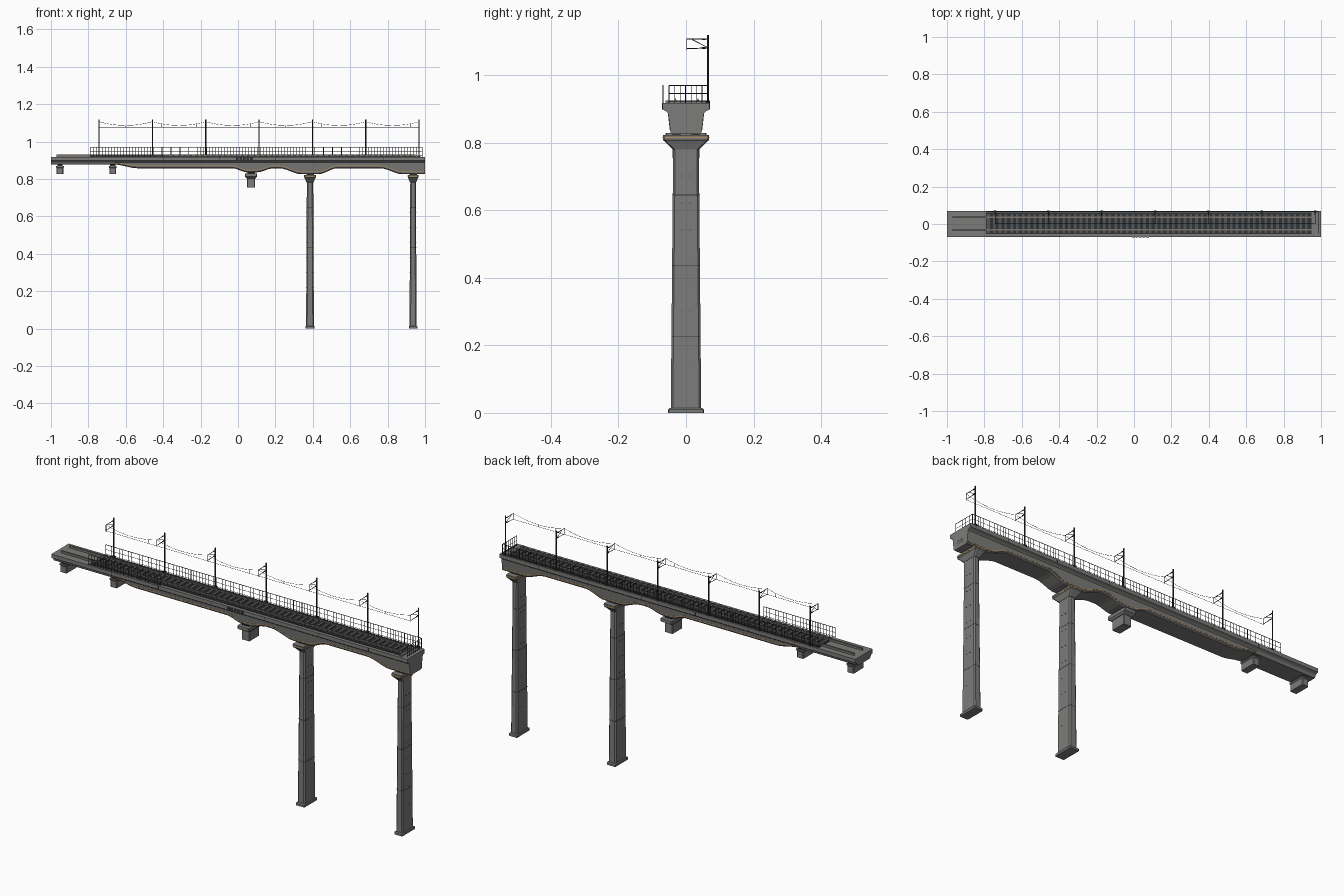
import bpy, bmesh, math
from mathutils import Vector, Matrix

if "Cube" in bpy.data.objects:
    bpy.data.objects.remove(bpy.data.objects["Cube"])


def material(name, r, g, b):
    m = bpy.data.materials.new(name)
    m.diffuse_color = (r, g, b, 1)
    m.use_nodes = True
    m.node_tree.nodes["Principled BSDF"].inputs["Base Color"].default_value = m.diffuse_color
    return m


CONCRETE = material("concrete", 0.2, 0.2, 0.195)
DARK = material("dark_metal", 0.03, 0.033, 0.036)
SLEEPER = material("sleeper_grey", 0.09, 0.095, 0.1)
STEEL = material("rail_steel", 0.2, 0.18, 0.16)
ORANGE = material("ochre_stripe", 0.5, 0.27, 0.09)


def finish(name, bm, mat):
    bmesh.ops.recalc_face_normals(bm, faces=bm.faces)
    me = bpy.data.meshes.new(name)
    bm.to_mesh(me)
    bm.free()
    me.materials.append(mat)
    ob = bpy.data.objects.new(name, me)
    bpy.context.collection.objects.link(ob)
    return ob


def add_box(bm, x0, x1, y0, y1, z0, z1):
    m = Matrix.Translation(((x0 + x1) / 2, (y0 + y1) / 2, (z0 + z1) / 2))
    bmesh.ops.create_cube(bm, size=1, matrix=m @ Matrix.Diagonal((x1 - x0, y1 - y0, z1 - z0, 1)))


def boxes(name, mat, items):
    bm = bmesh.new()
    for b in items:
        add_box(bm, *b)
    return finish(name, bm, mat)


def add_rod(bm, a, b, r, sides=6):
    a, b = Vector(a), Vector(b)
    d = b - a
    m = Matrix.Translation((a + b) / 2) @ d.to_track_quat('Z', 'Y').to_matrix().to_4x4()
    bmesh.ops.create_cone(bm, cap_ends=True, segments=sides, radius1=r, radius2=r,
                          depth=d.length, matrix=m)


def loft(name, rings, mat):
    bm = bmesh.new()
    vs = [[bm.verts.new(p) for p in ring] for ring in rings]
    n = len(vs[0])
    for a, b in zip(vs, vs[1:]):
        for i in range(n):
            j = (i + 1) % n
            bm.faces.new((a[i], a[j], b[j], b[i]))
    bm.faces.new(vs[0])
    bm.faces.new(vs[-1])
    return finish(name, bm, mat)


# underside of the girder: haunched over each pier
PROFILE = [(-1, .877), (-.66, .877), (-.54, .857), (-.03, .857), (.05, .835), (.1, .835), (.19, .857),
           (.22, .857), (.34, .825), (.43, .825), (.53, .857), (.76, .857), (.88, .825), (1, .825)]


def underside(x):
    for (x0, z0), (x1, z1) in zip(PROFILE, PROFILE[1:]):
        if x <= x1:
            t = (x - x0) / (x1 - x0)
            return z0 + (z1 - z0) * t * t * (3 - 2 * t)
    return PROFILE[-1][1]


def web_y(z):
    return .045 + .008 * (z - .82) / .07


TOP = .917
XS = sorted({p[0] for p in PROFILE} | {round(-1 + i * .02, 3) for i in range(101)})

# box girder with overhanging deck slab
rings = []
for x in XS:
    zb = underside(x)
    half = [(.07, TOP), (.07, .898), (.058, .892), (.053, .887), (web_y(zb + .005), zb + .005), (web_y(zb) - .004, zb)]
    rings.append([(x, y, z) for y, z in half] + [(x, -y, z) for y, z in reversed(half)])
loft("bridge_girder", rings, CONCRETE)

# ochre stripes following the haunches on both sides
for side, label in ((-1, "front"), (1, "back")):
    ring_list = []
    for x in [v for v in XS if v >= -.66]:
        z = min(underside(x) + .011, .88)
        y = web_y(z)
        ring_list.append([(x, side * (y + dy), z + dz) for dy, dz in
                          ((-.002, 0), (.001, 0), (.001, .003), (-.002, .003))])
    loft(label + "_girder_stripe", ring_list, ORANGE)

# slab edge seams, end hatch and small plain wall plates
seams = [(x - .001, x + .001, s * .07 - .0008, s * .07 + .0008, .898, TOP)
         for s in (-1, 1) for x in (-.66, -.4, -.1, .2, .5, .78)]
boxes("slab_seams", DARK, seams)
boxes("end_hatch", DARK, [(.998, 1.0, -.021, .021, .842, .866)])
boxes("wall_plates", DARK, [(-.012 + i * .019, .003 + i * .019, -.0715, -.069, .902, .914) for i in range(5)])


# octagonal cross-section for pier parts
def octagon(cx, hx, hy, z, c=.006):
    pts = [(hx, -hy + c), (hx, hy - c), (hx - c, hy), (-hx + c, hy),
           (-hx, hy - c), (-hx, -hy + c), (-hx + c, -hy), (hx - c, -hy)]
    return [(cx + x, y, z) for x, y in pts]


# tall piers with foot, tapered shaft, flared head and bearings
for label, px, sx, cap in (("middle", .385, .017, .031), ("end", .936, .015, .028)):
    loft(label + "_pier_foot", [octagon(px, sx + .008, .053, 0, .003), octagon(px, sx + .008, .053, .01, .003),
                                octagon(px, sx + .005, .048, .014, .003)], CONCRETE)
    loft(label + "_pier_shaft", [octagon(px, sx + .004, .045, .012), octagon(px, sx, .038, .785)], CONCRETE)
    loft(label + "_pier_head", [octagon(px, sx + .001, .04, .78), octagon(px, cap - .003, .062, .803, .004),
                                octagon(px, cap, .068, .807, .004), octagon(px, cap, .068, .822, .004)], CONCRETE)
    loft(label + "_pier_head_stripe", [octagon(px, cap + .001, .069, .813, .004),
                                       octagon(px, cap + .001, .069, .817, .004)], ORANGE)
    boxes(label + "_pier_bearings", DARK, [(px - .02, px + .02, s * .028 - .012, s * .028 + .012, .82, .828)
                                           for s in (-1, 1)])
    for i, z in enumerate((.225, .435, .645)):
        t = (z - .012) / .773
        hx, hy = sx + .004 * (1 - t) + .0005, .045 - .007 * t + .0005
        loft(f"{label}_pier_joint_{i}", [octagon(px, hx, hy, z - .001), octagon(px, hx, hy, z + .001)], DARK)
    bm = bmesh.new()
    for s in (-1, 1):
        for i in range(8):
            z = .14 + i * .08
            for y in (-.012, .012):
                add_box(bm, px + s * (sx + .0025) - .002, px + s * (sx + .0025) + .002,
                        y - .001, y + .001, z, z + .002)
    finish(label + "_pier_bolt_holes", bm, DARK)

# short support under the middle span
loft("short_pier_shaft", [octagon(.07, .022, .04, .754, .003), octagon(.07, .022, .04, .807, .003)], CONCRETE)
loft("short_pier_cap", [octagon(.07, .025, .045, .803, .003), octagon(.07, .032, .06, .812, .003),
                        octagon(.07, .032, .06, .828, .003)], CONCRETE)
boxes("short_pier_bearings", DARK, [(.05, .09, s * .028 - .012, s * .028 + .012, .827, .837) for s in (-1, 1)])

# abutment blocks at the ground end
for label, px in (("outer", -.952), ("inner", -.67)):
    loft(label + "_abutment_block", [octagon(px, .018, .042, .825, .003), octagon(px, .018, .042, .858, .003),
                                     octagon(px, .021, .046, .862, .003), octagon(px, .021, .046, .868, .003)], CONCRETE)
    boxes(label + "_abutment_bearings", DARK, [(px - .014, px + .014, s * .026 - .012, s * .026 + .012, .866, .879)
                                               for s in (-1, 1)])

# track bed, sleepers and rails
boxes("track_bed", DARK, [(-.79, .95, -.053, .062, .915, .919)])
boxes("sleepers", SLEEPER, [(-.785 + i * .0309, -.771 + i * .0309, -.048, .053, .917, .925) for i in range(56)])
rails = []
for y in (-.031, .036):
    rails += [(-.97, .95, y - .003, y + .003, .916, .9265), (-.97, .95, y - .0016, y + .0016, .926, .93)]
boxes("rails", STEEL, rails)
boxes("end_curb", CONCRETE, [(.95, .962, -.06, .066, .916, .924)])


# railing run between two points, with posts and horizontal bars
def railing(name, a, b, step):
    a, b = Vector(a), Vector(b)
    n = max(1, round((b - a).length / step))
    bm = bmesh.new()
    for i in range(n + 1):
        p = a.lerp(b, i / n)
        r = .0016 if i % 3 == 0 else .0009
        add_rod(bm, p, p + Vector((0, 0, .054)), r, 4)
    for h, r in ((.054, .0016), (.03, .001), (.008, .001)):
        add_rod(bm, a + Vector((0, 0, h)), b + Vector((0, 0, h)), r, 4)
    finish(name, bm, DARK)


railing("back_railing", (-.79, .066, .915), (.985, .066, .915), .016)
railing("front_railing", (-.79, -.068, .915), (-.39, -.068, .915), .016)
railing("end_railing", (.985, -.05, .915), (.985, .064, .915), .016)

# overhead line masts with double bracket arms
MASTS = [-.743 + i * .2852 for i in range(7)]
bm = bmesh.new()
for x in MASTS:
    add_rod(bm, (x, .065, .915), (x, .065, 1.118), .0032, 8)
    add_box(bm, x - .007, x + .007, .058, .071, .915, .924)
    add_rod(bm, (x, .065, 1.106), (x, .002, 1.106), .0014)
    add_rod(bm, (x, .065, 1.08), (x, .002, 1.078), .0014)
    add_rod(bm, (x, .063, 1.082), (x, .018, 1.105), .0011)
    add_rod(bm, (x, .002, 1.107), (x, .002, 1.074), .0012)
    for z in (1.106, 1.08):
        add_rod(bm, (x, .058, z), (x, .048, z), .0026, 8)
finish("overhead_masts", bm, DARK)

# sagging carrier wire, contact wire and droppers
bm = bmesh.new()
for x0, x1 in zip(MASTS, MASTS[1:]):
    pts = []
    for i in range(13):
        t = i / 12
        pts.append((x0 + (x1 - x0) * t, .002, 1.106 - .08 * t * (1 - t)))
    for p, q in zip(pts, pts[1:]):
        add_rod(bm, p, q, .0008, 4)
    add_rod(bm, (x0, .002, 1.076), (x1, .002, 1.076), .0008, 4)
    for p in pts[2:-1:4]:
        add_rod(bm, p, (p[0], .002, 1.076), .0005, 4)
finish("overhead_wires", bm, DARK)
